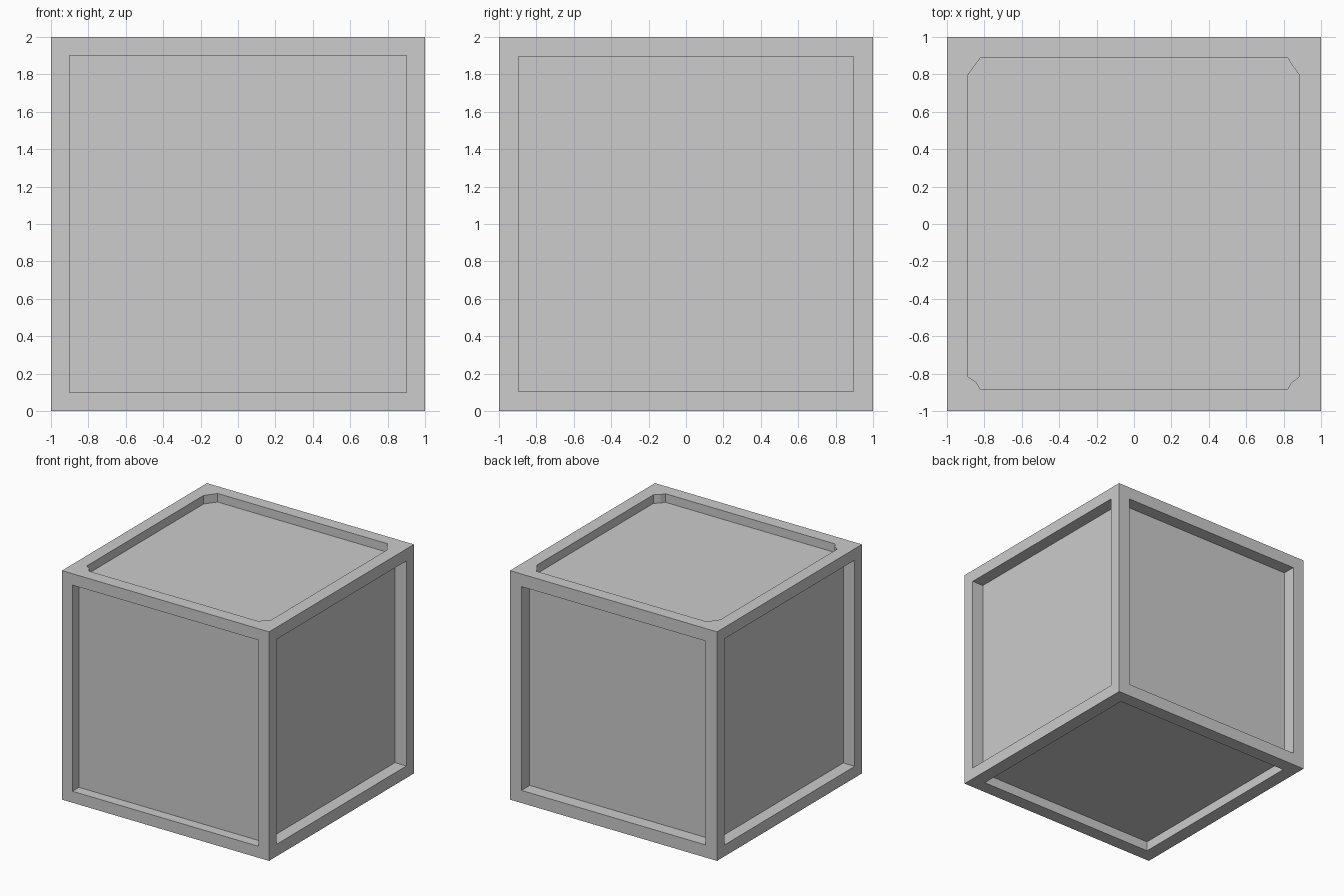
import bpy
import bmesh
from mathutils import Vector

cube = bpy.data.objects.get("Cube")
if cube:
    bpy.data.objects.remove(cube, do_unlink=True)

grey = bpy.data.materials.new("light grey")
grey.use_nodes = True
colour = (0.604, 0.604, 0.604, 1.0)
grey.diffuse_color = colour
grey.node_tree.nodes["Principled BSDF"].inputs["Base Color"].default_value = colour

X, Y, Z = Vector((1, 0, 0)), Vector((0, 1, 0)), Vector((0, 0, 1))
CENTRE = Z
QUADRANTS = [(1, 1), (-1, 1), (-1, -1), (1, -1)]


def square_corners(half):
    """Opening with plain square corners, one point per quadrant."""
    return [[(u * half, v * half)] for u, v in QUADRANTS]


def recessed_side(bm, u_axis, v_axis, corners, depth):
    """One cube side: flat rim, inner walls and sunken panel."""
    normal = u_axis.cross(v_axis)

    def vert(u, v, level=1.0):
        return bm.verts.new(CENTRE + u_axis * u + v_axis * v + normal * level)

    outer = [vert(u, v) for u, v in QUADRANTS]
    inner = [[vert(*p) for p in group] for group in corners]

    # Rim strips, and small triangles around cut corners
    for i in range(4):
        j = (i + 1) % 4
        bm.faces.new((outer[i], outer[j], inner[j][0], inner[i][-1]))
        for a, b in zip(inner[i], inner[i][1:]):
            bm.faces.new((outer[i], b, a))

    # Walls and panel
    rim = [v for group in inner for v in group]
    floor = [bm.verts.new(v.co - normal * depth) for v in rim]
    for i in range(len(rim)):
        j = (i + 1) % len(rim)
        bm.faces.new((rim[i], rim[j], floor[j], floor[i]))
    bm.faces.new(floor)


# Top opening has small irregular notches in its corners
top_corners = [
    [(0.885, 0.795), (0.845, 0.85), (0.82, 0.89)],
    [(-0.82, 0.89), (-0.89, 0.795)],
    [(-0.89, -0.815), (-0.845, -0.845), (-0.82, -0.885)],
    [(0.82, -0.885), (0.84, -0.85), (0.885, -0.815)],
]

bm = bmesh.new()
recessed_side(bm, X, Z, square_corners(0.9), 0.09)      # front
recessed_side(bm, -X, Z, square_corners(0.89), 0.115)   # back
recessed_side(bm, Y, Z, square_corners(0.895), 0.11)    # left
recessed_side(bm, -Y, Z, square_corners(0.9), 0.11)     # right
recessed_side(bm, X, Y, top_corners, 0.075)             # top
recessed_side(bm, X, -Y, square_corners(0.88), 0.085)   # bottom
bmesh.ops.remove_doubles(bm, verts=bm.verts, dist=0.0001)

mesh = bpy.data.meshes.new("panelled_cube")
bm.to_mesh(mesh)
bm.free()
mesh.materials.append(grey)
bpy.context.collection.objects.link(bpy.data.objects.new("panelled_cube", mesh))
